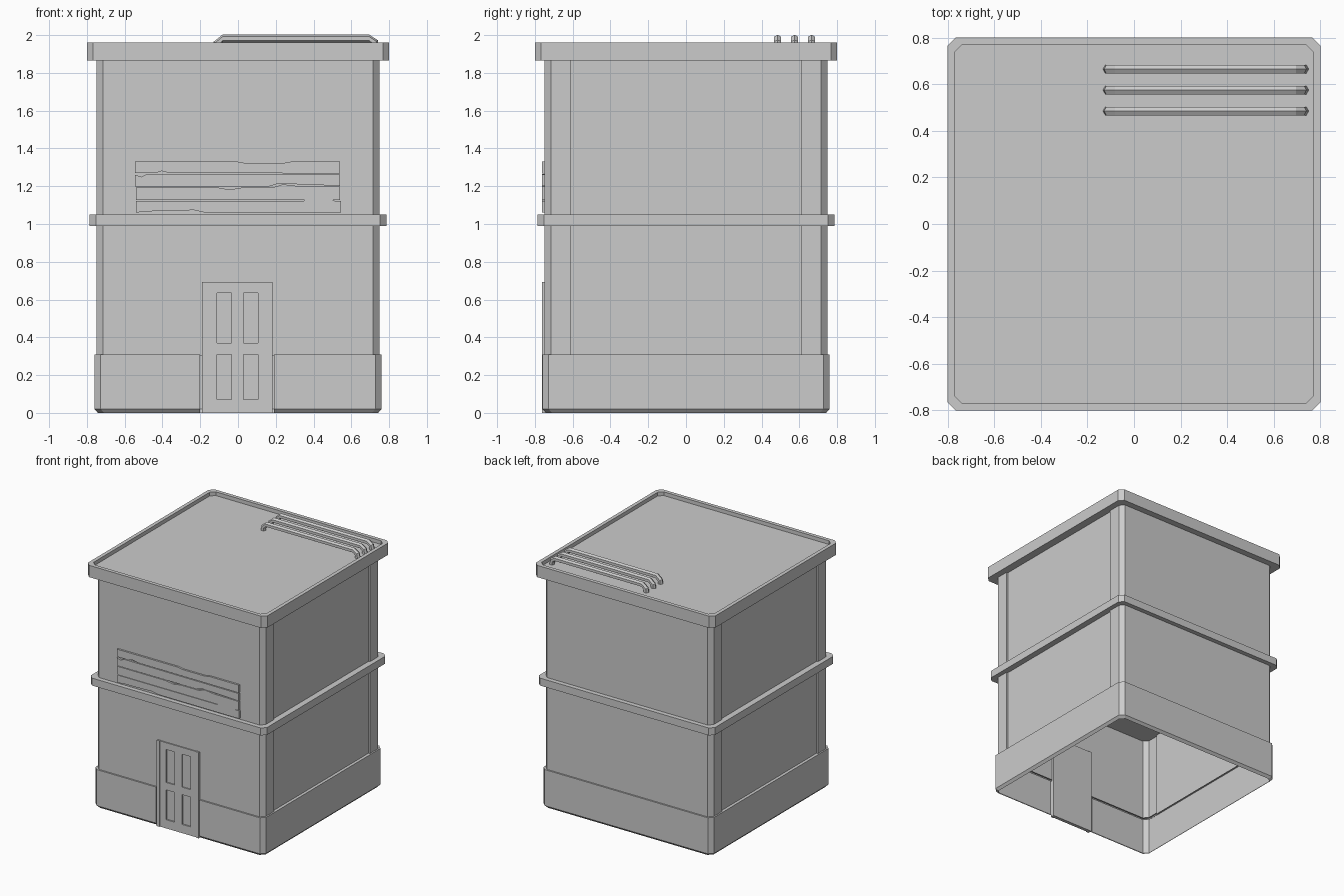
import bpy, bmesh, math
from mathutils import Vector

if "Cube" in bpy.data.objects:
    bpy.data.objects.remove(bpy.data.objects["Cube"])


def finish(name, bm):
    me = bpy.data.meshes.new(name)
    bm.to_mesh(me)
    bm.free()
    ob = bpy.data.objects.new(name, me)
    bpy.context.collection.objects.link(ob)
    return ob


def loft(name, rings, closed=True, cap_start=False, cap_end=False):
    """Skin between rings of points."""
    bm = bmesh.new()
    vs = [[bm.verts.new(p) for p in r] for r in rings]
    n = len(vs[0])
    for a, b in zip(vs, vs[1:]):
        for i in range(n if closed else n - 1):
            j = (i + 1) % n
            bm.faces.new((a[i], a[j], b[j], b[i]))
    if cap_start:
        bm.faces.new(vs[0][::-1])
    if cap_end:
        bm.faces.new(vs[-1])
    return finish(name, bm)


def boxes(name, bounds):
    bm = bmesh.new()
    for x0, x1, y0, y1, z0, z1 in bounds:
        vs = bmesh.ops.create_cube(bm, size=1)["verts"]
        for v in vs:
            v.co = Vector(((x0 + x1) / 2 + v.co.x * (x1 - x0),
                           (y0 + y1) / 2 + v.co.y * (y1 - y0),
                           (z0 + z1) / 2 + v.co.z * (z1 - z0)))
    return finish(name, bm)


def octagon(h, z, c=0.033):
    """Square of half size h with clipped corners, counter-clockwise."""
    k = h - c
    return [(-k, -h, z), (k, -h, z), (h, -k, z), (h, k, z),
            (k, h, z), (-k, h, z), (-h, k, z), (-h, -k, z)]


def wall_ring(z, h=0.748, p=0.61, d=0.012):
    """Wall outline with shallow recessed panels on the two sides."""
    o = octagon(h, z)
    right = [(h, -p, z), (h - d, -p, z), (h - d, p, z), (h, p, z)]
    left = [(-x, -y, z) for x, y, z in right]
    return o[:3] + right + o[3:7] + left + o[7:]


def base_ring(h, z, x0=-0.20, x1=0.19):
    """Skirting outline, broken at the doorway with short returns."""
    o = octagon(h, z)
    return ([(x1, -0.735, z), (x1, -h, z)] + o[1:] + o[:1]
            + [(x0, -h, z), (x0, -0.735, z)])


# Hollow walls; the lower storey is closed off by the string course above it
loft("walls", [wall_ring(0.30), wall_ring(1.87)])
# Skirting around the base
loft("base_band", [base_ring(0.742, 0), base_ring(0.76, 0.02),
                   base_ring(0.76, 0.31), base_ring(0.736, 0.31)], closed=False)
# String course between the storeys
loft("middle_trim", [octagon(0.785, 0.99), octagon(0.785, 1.05)],
     cap_start=True, cap_end=True)
# Roof slab with a raised rim
loft("roof_cap", [octagon(0.80, 1.865), octagon(0.80, 1.96),
                  octagon(0.77, 1.96), octagon(0.77, 1.93)],
     cap_start=True, cap_end=True)

# Door frame posts
boxes("door_frame", [(-0.19, -0.165, -0.763, -0.73, 0, 0.692),
                     (0.16, 0.183, -0.763, -0.73, 0, 0.692)])
# Door: back slab with proud stiles and rails around four panels
F, B = -0.757, -0.746
door = [(-0.165, 0.16, B, -0.73, 0, 0.69)]
door += [(a, b, F, B, 0, 0.69)
         for a, b in ((-0.165, -0.11), (-0.035, 0.03), (0.105, 0.16))]
for a, b in ((-0.11, -0.035), (0.03, 0.105)):
    door += [(a, b, F, B, z0, z1)
             for z0, z1 in ((0, 0.07), (0.31, 0.37), (0.635, 0.69))]
boxes("door", door)

# Worn sign planks: left, right, outline along bottom, outline along top
planks = [
    (-0.540, 0.545, [(0, 1.06), (.05, 1.067), (.22, 1.07), (.28, 1.074), (.33, 1.062), (1, 1.06)],
     [(0, 1.123), (.82, 1.123), (.84, 1.14), (.93, 1.137), (.97, 1.123), (1, 1.123)]),
    (-0.540, 0.540, [(0, 1.126), (1, 1.126)],
     [(0, 1.193), (.40, 1.193), (.46, 1.182), (.52, 1.193), (.67, 1.193),
      (.72, 1.21), (.80, 1.20), (1, 1.198)]),
    (-0.545, 0.540, [(0, 1.198), (.65, 1.198), (.70, 1.214), (1, 1.202)],
     [(0, 1.26), (.03, 1.25), (.06, 1.265), (1, 1.262)]),
    (-0.545, 0.540, [(0, 1.27), (.10, 1.27), (.13, 1.28), (.17, 1.27), (1, 1.268)],
     [(0, 1.33), (.50, 1.33), (.54, 1.322), (.72, 1.322), (.76, 1.33), (1, 1.33)]),
]
for i, (x0, x1, low, top) in enumerate(planks):
    pts = [(x0 + t * (x1 - x0), z) for t, z in low + top[::-1]]
    loft(f"sign_plank_{i + 1}", [[(x, y, z) for x, z in pts] for y in (-0.745, -0.763)],
         cap_start=True, cap_end=True)

# Three bent hexagonal pipes on the roof
path = [(-0.113, 1.925), (-0.110, 1.955), (-0.082, 1.981),
        (0.695, 1.981), (0.722, 1.962), (0.73, 1.925)]
for k, y in enumerate((0.485, 0.575, 0.665)):
    rings = []
    for i, (x, z) in enumerate(path):
        a, b = path[max(i - 1, 0)], path[min(i + 1, len(path) - 1)]
        t = Vector((b[0] - a[0], 0, b[1] - a[1])).normalized()
        n = Vector((-t.z, 0, t.x))
        rings.append([Vector((x, y, z)) + 0.021 * (n * math.cos(s) + Vector((0, 1, 0)) * math.sin(s))
                      for s in (j * math.pi / 3 for j in range(6))])
    ob = loft(f"roof_pipe_{k + 1}", rings, cap_start=True, cap_end=True)

# Consistent outward normals on the solid parts
for ob in bpy.data.objects:
    if ob.name.startswith(("roof_pipe", "sign_plank")):
        bm = bmesh.new()
        bm.from_mesh(ob.data)
        bmesh.ops.recalc_face_normals(bm, faces=bm.faces)
        bm.to_mesh(ob.data)
        bm.free()
